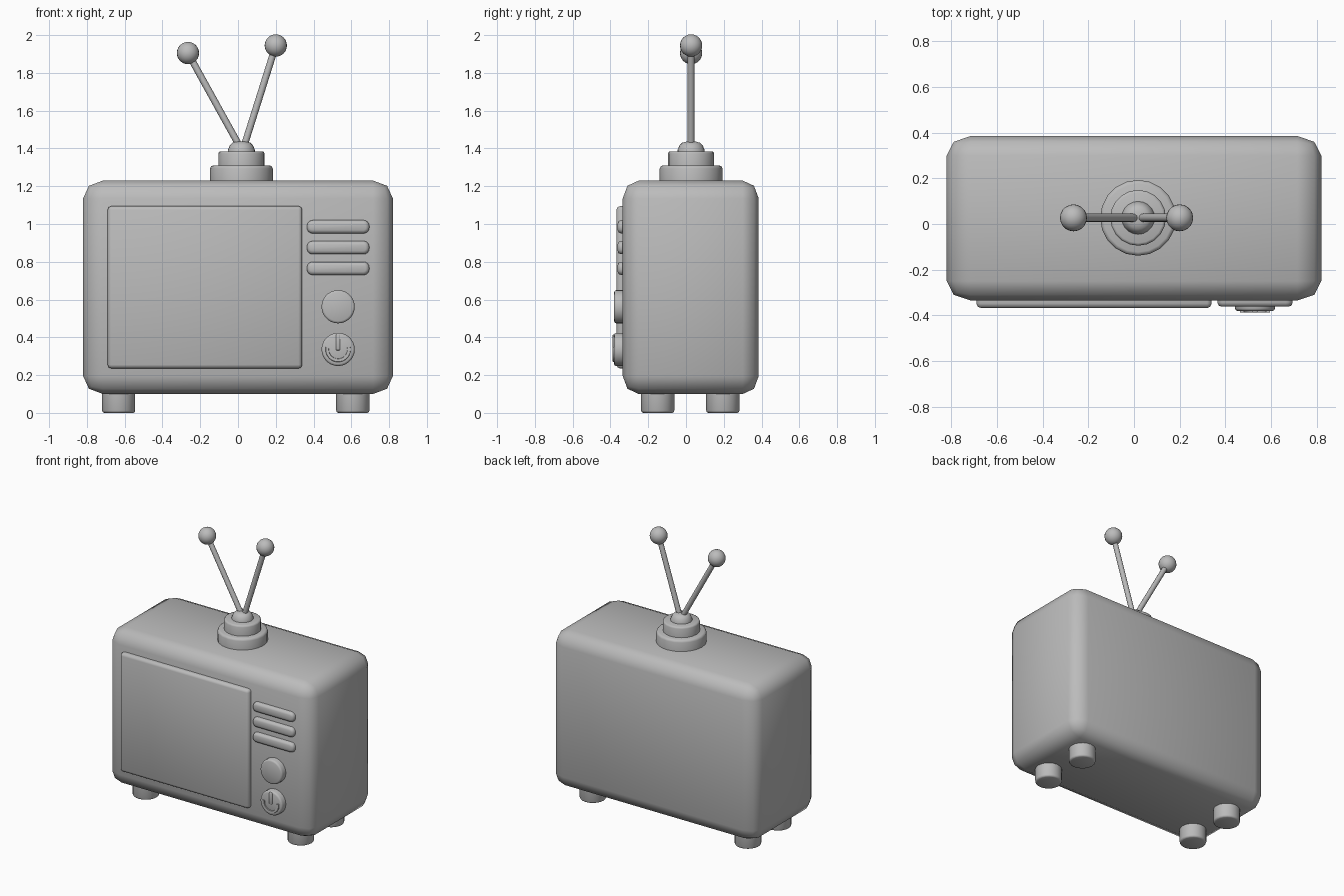
import bpy, bmesh, math
from mathutils import Vector

old = bpy.data.objects.get("Cube")
if old:
    bpy.data.objects.remove(old)

grey = bpy.data.materials.new("plain grey")
grey.use_nodes = True
GREY = (0.5, 0.5, 0.5, 1)
grey.diffuse_color = GREY
grey.node_tree.nodes["Principled BSDF"].inputs["Base Color"].default_value = GREY


def finish(bm, name, angle=50):
    """Turn a bmesh into a grey object, smooth except at sharp edges."""
    bmesh.ops.recalc_face_normals(bm, faces=bm.faces)
    mesh = bpy.data.meshes.new(name)
    bm.to_mesh(mesh)
    bm.free()
    mesh.materials.append(grey)
    obj = bpy.data.objects.new(name, mesh)
    bpy.context.collection.objects.link(obj)
    bpy.ops.object.select_all(action="DESELECT")
    obj.select_set(True)
    bpy.context.view_layer.objects.active = obj
    bpy.ops.object.shade_smooth_by_angle(angle=math.radians(angle))
    return obj


def rounded_box(name, low, high, radius, segments=2, stretch=(1, 1, 1)):
    """Box with bevelled edges; stretch varies the bevel width per axis."""
    low, high, stretch = Vector(low), Vector(high), Vector(stretch)
    bm = bmesh.new()
    bmesh.ops.create_cube(bm, size=1)
    size = high - low
    bmesh.ops.scale(bm, vec=[s / k for s, k in zip(size, stretch)], verts=bm.verts)
    bmesh.ops.bevel(bm, geom=bm.edges[:], offset=radius, segments=segments,
                    profile=0.5, affect="EDGES")
    bmesh.ops.scale(bm, vec=stretch, verts=bm.verts)
    bmesh.ops.translate(bm, vec=(low + high) / 2, verts=bm.verts)
    return finish(bm, name)


def lathe(name, start, direction, profile, sides=20):
    """Spin (radius, height) points about an axis and cap both ends."""
    turn = Vector(direction).to_track_quat("Z", "Y")
    bm = bmesh.new()
    rings = []
    for r, h in profile:
        ring = []
        for i in range(sides):
            a = math.tau * i / sides
            p = Vector((r * math.cos(a), r * math.sin(a), h))
            ring.append(bm.verts.new(turn @ p + Vector(start)))
        rings.append(ring)
    for a, b in zip(rings, rings[1:]):
        for i in range(sides):
            j = (i + 1) % sides
            bm.faces.new((a[i], a[j], b[j], b[i]))
    bm.faces.new(rings[0])
    bm.faces.new(rings[-1])
    return finish(bm, name)


def disc(name, start, direction, radius, height, bevel, sides=20):
    """Short cylinder with a softened far rim."""
    lathe(name, start, direction,
          [(radius, 0), (radius, height - bevel),
           (radius - bevel * 0.3, height - bevel * 0.3),
           (radius - bevel, height)], sides)


# Cabinet
FRONT = -0.335
rounded_box("cabinet", (-0.82, FRONT, 0.10), (0.82, 0.385, 1.23), 0.1,
            stretch=(1.05, 0.85, 0.95))

# Screen panel
rounded_box("screen", (-0.69, -0.368, 0.235), (0.34, -0.28, 1.095), 0.02)

# Speaker bars
for i in range(3):
    z = 0.985 - 0.11 * i
    bm = bmesh.new()
    bmesh.ops.create_cube(bm, size=1)
    bmesh.ops.scale(bm, vec=(0.33, 0.08, 0.07), verts=bm.verts)
    ends = [e for e in bm.edges
            if abs(e.verts[0].co.y - e.verts[1].co.y) > 0.05]
    bmesh.ops.bevel(bm, geom=ends, offset=0.03, segments=4,
                    profile=0.5, affect="EDGES")
    rim = [e for e in bm.edges if all(v.co.y < -0.03 for v in e.verts)]
    bmesh.ops.bevel(bm, geom=rim, offset=0.018, segments=2,
                    profile=0.5, affect="EDGES")
    bmesh.ops.translate(bm, vec=(0.53, -0.322, z), verts=bm.verts)
    finish(bm, f"speaker_bar_{i + 1}")

# Knobs
KNOB_X, POWER_Z = 0.53, 0.336
for name, z in (("tuning_knob", 0.562), ("power_knob", POWER_Z)):
    disc(name, (KNOB_X, -0.31, z), (0, -1, 0), 0.088, 0.071, 0.012, 28)

# Raised arc and bar on the power knob
bm = bmesh.new()
sections = []
STEPS = 20
for i in range(STEPS + 1):
    a = math.pi * (0.94 + 1.12 * i / STEPS)
    sections.append([
        bm.verts.new((KNOB_X + r * math.cos(a), y, POWER_Z + r * math.sin(a)))
        for r, y in ((0.048, -0.376), (0.05, -0.388), (0.065, -0.388), (0.068, -0.376))])
for a, b in zip(sections, sections[1:]):
    for i in range(4):
        j = (i + 1) % 4
        bm.faces.new((a[i], a[j], b[j], b[i]))
bm.faces.new(sections[0])
bm.faces.new(sections[-1])
finish(bm, "power_arc", 40)
rounded_box("power_bar", (KNOB_X - 0.011, -0.388, POWER_Z - 0.005),
            (KNOB_X + 0.011, -0.37, POWER_Z + 0.08), 0.005)

# Feet
for side, x in (("right", -0.632), ("left", 0.608)):
    for end, y in (("front", -0.15), ("back", 0.195)):
        disc(f"{end}_{side}_foot", (x, y, 0.13), (0, 0, -1), 0.088, 0.13, 0.012)

# Stepped antenna base
AX, AY = 0.018, 0.027
disc("antenna_base_lower", (AX, AY, 1.21), (0, 0, 1), 0.166, 0.1, 0.016)
disc("antenna_base_upper", (AX, AY, 1.30), (0, 0, 1), 0.122, 0.085, 0.012)
lathe("antenna_dome", (AX, AY, 1.37), (0, 0, 1),
      [(0.073, 0), (0.072, 0.02), (0.062, 0.045), (0.048, 0.06), (0.026, 0.066), (0.003, 0.067)])

# Antenna rods with ball tips
for side, foot_x, tip in (("right", 0.012, (-0.265, AY, 1.905)),
                          ("left", 0.03, (0.2, AY, 1.945))):
    foot, tip = Vector((foot_x, AY, 1.405)), Vector(tip)
    span = tip - foot
    lathe(f"{side}_antenna_rod", foot, span, [(0.018, 0), (0.018, span.length)], 12)
    bm = bmesh.new()
    bmesh.ops.create_uvsphere(bm, u_segments=20, v_segments=12, radius=0.059)
    bmesh.ops.translate(bm, vec=tip, verts=bm.verts)
    finish(bm, f"{side}_antenna_ball")
